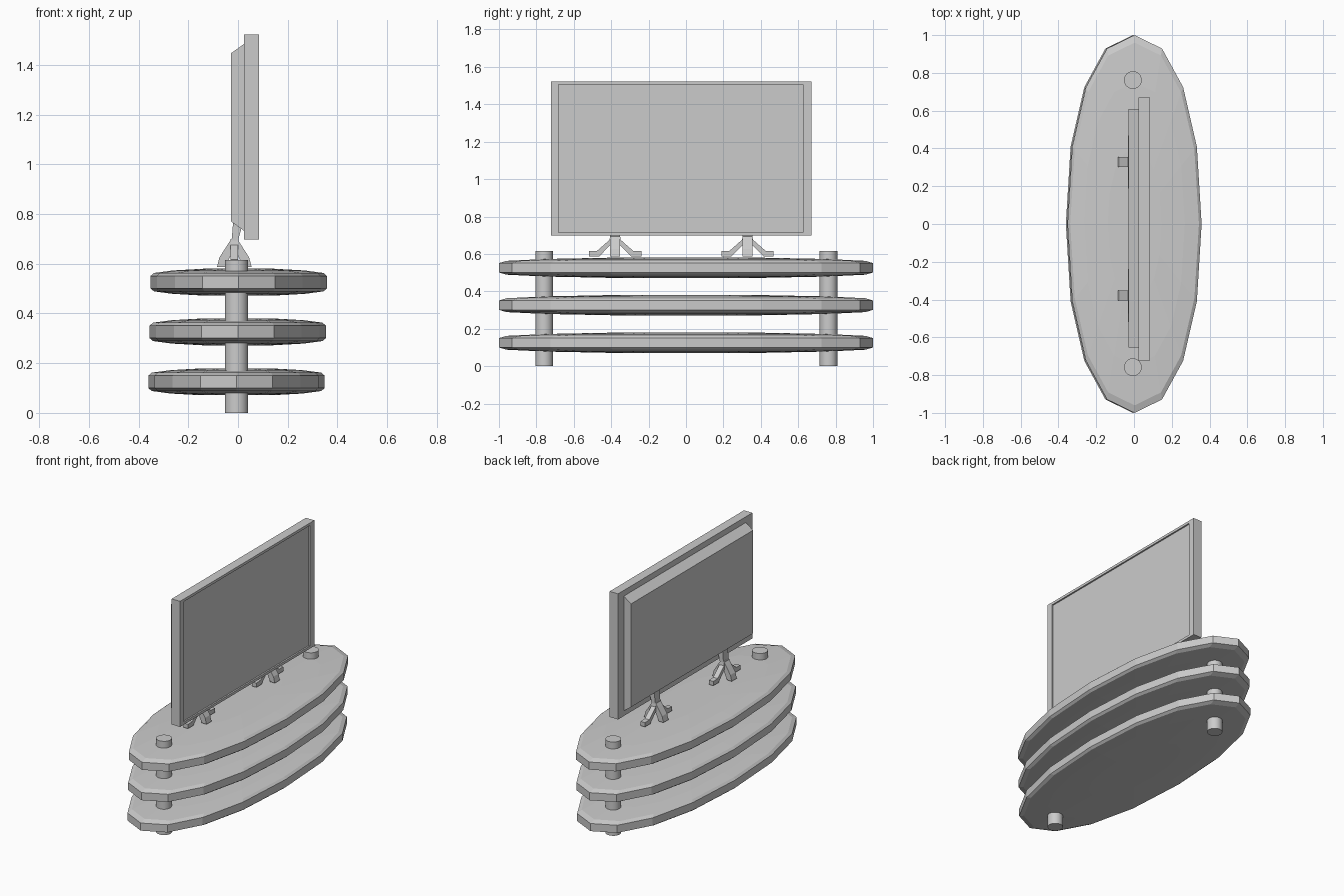
import bpy, bmesh, math
from mathutils import Vector

if "Cube" in bpy.data.objects:
    bpy.data.objects.remove(bpy.data.objects["Cube"])


def make_object(name, bm):
    bmesh.ops.recalc_face_normals(bm, faces=bm.faces[:])
    me = bpy.data.meshes.new(name)
    bm.to_mesh(me)
    bm.free()
    ob = bpy.data.objects.new(name, me)
    bpy.context.collection.objects.link(ob)
    return ob


def box(bm, lo, hi):
    """Box between two corners."""
    verts = bmesh.ops.create_cube(bm, size=1)["verts"]
    for v in verts:
        v.co = Vector([(lo[i] + hi[i]) / 2 + v.co[i] * (hi[i] - lo[i]) for i in range(3)])


def prism(bm, profile, plane, start, end):
    """Extrude a profile drawn in the xz or yz plane along the other axis."""
    def place(p, d):
        return (p[0], d, p[1]) if plane == "xz" else (d, p[0], p[1])
    face = bm.faces.new([bm.verts.new(place(p, start)) for p in profile])
    new = bmesh.ops.extrude_face_region(bm, geom=[face])["geom"]
    shift = (0, end - start, 0) if plane == "xz" else (end - start, 0, 0)
    bmesh.ops.translate(bm, vec=shift, verts=[g for g in new if isinstance(g, bmesh.types.BMVert)])


def mirrored(half, cx):
    """Close a half profile by mirroring it about cx."""
    return [(cx + a, z) for a, z in half] + [(cx - a, z) for a, z in reversed(half)]


def soft(t):
    """Slightly squared-off ellipse coordinate."""
    return math.copysign(abs(t) ** 0.93, t) if abs(t) > 1e-6 else 0.0


# Oval shelves: 16-sided stacked rings with a gently domed top and bottom
def shelf(name, cx, cz):
    bm = bmesh.new()
    half = [(1.0, 0.025), (0.96, 0.037), (0.75, 0.047), (0.4, 0.054)]
    rings = [(s, -z) for s, z in reversed(half)] + half
    loops = []
    for s, z in rings:
        loops.append([bm.verts.new((cx + 0.355 * s * soft(math.cos(a)), s * soft(math.sin(a)), cz + z))
                      for a in (math.tau * i / 16 for i in range(16))])
    for a, b in zip(loops, loops[1:]):
        for i in range(16):
            j = (i + 1) % 16
            bm.faces.new((a[i], a[j], b[j], b[i]))
    bm.faces.new(loops[0])
    bm.faces.new(loops[-1])
    make_object(name, bm)


shelf("bottom_shelf", -0.006, 0.125)
shelf("middle_shelf", -0.001, 0.326)
shelf("top_shelf", 0.003, 0.526)

# Support poles through all shelves
for name, y in (("pole_back", 0.762), ("pole_front", -0.758)):
    bpy.ops.mesh.primitive_cylinder_add(vertices=24, radius=0.047, depth=0.615,
                                        location=(-0.006, y, 0.3075))
    bpy.context.object.name = name
    bpy.ops.object.shade_smooth_by_angle()

# Television frame with recessed screen
bm = bmesh.new()
box(bm, (0.024, -0.722, 0.698), (0.085, 0.67, 1.522))
screen = max(bm.faces, key=lambda f: f.calc_center_median().x)
bmesh.ops.inset_region(bm, faces=[screen], thickness=0.024)
for v in screen.verts:
    v.co.y = 0.625 if v.co.y > 0 else -0.681
new = bmesh.ops.extrude_discrete_faces(bm, faces=[screen])["faces"][0]
for v in new.verts:
    v.co.x -= 0.01
make_object("tv_frame", bm)

# Rear housing with sloped top and bottom
bm = bmesh.new()
prism(bm, [(0.025, 0.732), (0.025, 1.485), (-0.028, 1.447), (-0.028, 0.77)], "xz", -0.655, 0.61)
make_object("tv_rear_housing", bm)

# Two four-legged stands
HX = -0.015
side_half = [(0.0, 0.652), (0.028, 0.645), (0.085, 0.587), (0.14, 0.587),
             (0.14, 0.615), (0.096, 0.617), (0.03, 0.675), (0.026, 0.7)]
cross_half = [(0.008, 0.648), (0.036, 0.586), (0.07, 0.586), (0.06, 0.625), (0.03, 0.672), (0.01, 0.702)]
neck = [(-0.025, 0.66), (-0.003, 0.66), (0.002, 0.7), (0.016, 0.75), (0.02, 0.79), (-0.018, 0.79), (-0.025, 0.7)]
for name, y in (("stand_back", 0.329), ("stand_front", -0.379)):
    bm = bmesh.new()
    prism(bm, mirrored(side_half, y), "yz", HX - 0.016, HX + 0.016)
    prism(bm, mirrored(cross_half, HX), "xz", y - 0.026, y + 0.026)
    prism(bm, neck, "xz", y - 0.027, y + 0.027)
    make_object(name, bm)
